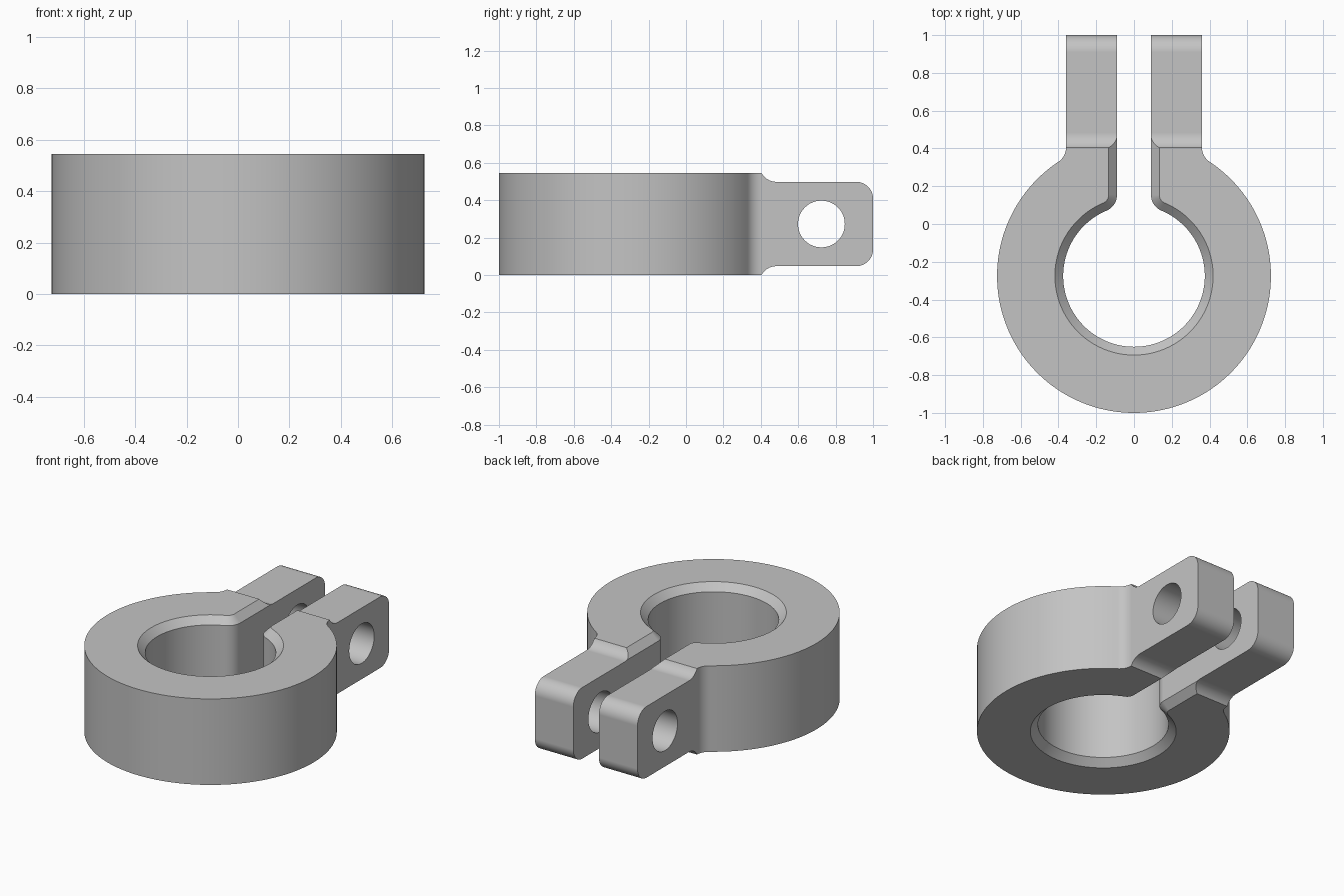
import bpy, bmesh
from math import sin, cos, asin, atan2, sqrt, pi

if "Cube" in bpy.data.objects:
    bpy.data.objects.remove(bpy.data.objects["Cube"])

HEIGHT, CENTRE_Y = 0.545, -0.275
OUTER_R, BORE_R, FILLET = 0.725, 0.375, 0.09
SLOT_X, TAB_X = 0.09, 0.36
CHAMFER, TAB_INSET = 0.044, 0.047

metal = bpy.data.materials.new("grey metal")
metal.use_nodes = True
metal.diffuse_color = (0.55, 0.55, 0.55, 1)
metal.node_tree.nodes["Principled BSDF"].inputs["Base Color"].default_value = metal.diffuse_color


def arc(cx, cy, r, start, end, steps):
    angles = [start + (end - start) * i / steps for i in range(steps + 1)]
    return [(cx + r * cos(a), cy + r * sin(a)) for a in angles]


def loft(name, rings):
    """Closed solid through rings that have equal point counts."""
    bm = bmesh.new()
    loops = [[bm.verts.new(p) for p in ring] for ring in rings]
    n = len(loops[0])
    for low, high in zip(loops, loops[1:]):
        for i in range(n):
            j = (i + 1) % n
            bm.faces.new((low[i], low[j], high[j], high[i]))
    bm.faces.new(loops[0][::-1])
    bm.faces.new(loops[-1])
    bmesh.ops.recalc_face_normals(bm, faces=bm.faces)
    mesh = bpy.data.meshes.new(name)
    bm.to_mesh(mesh)
    bm.free()
    mesh.materials.append(metal)
    obj = bpy.data.objects.new(name, mesh)
    bpy.context.collection.objects.link(obj)
    return obj


def keyhole(radius, neck, fillet, end_y, steps):
    """Circle running through rounded corners into a straight neck.
    A positive fillet lies outside the neck wall."""
    fx = neck + fillet
    fy = sqrt((radius + fillet) ** 2 - fx ** 2)
    a = atan2(fy, fx)
    half = arc(0, CENTRE_Y, radius, -pi / 2, a, steps)
    half += arc(fx, CENTRE_Y + fy, fillet, a + pi, pi, 10)[1:]
    half.append((neck, end_y))
    return half + [(-x, y) for x, y in half[:0:-1]]


def at_height(points, z):
    return [(x, y, z) for x, y in points]


# Collar and tab plan, left over-tall for trimming
plan = keyhole(OUTER_R, TAB_X, FILLET, 1.1, 60)
collar = loft("clamp_collar", [at_height(plan, z) for z in (-0.1, HEIGHT + 0.1)])

# Side profile: full-height ring stepping down to round-ended tabs
tab_top = HEIGHT - TAB_INSET
step = asin((FILLET - TAB_INSET) / FILLET)
upper = [(-1.1, HEIGHT)]
upper += arc(0.483, tab_top + FILLET, FILLET, pi + step, 1.5 * pi, 10)
upper += arc(1 - FILLET, tab_top - FILLET, FILLET, pi / 2, 0, 12)
profile = upper + [(y, HEIGHT - z) for y, z in reversed(upper)]
side_trim = loft("side_trim", [[(x, y, z) for y, z in profile] for x in (-1, 1)])

# Bore and slot with chamfered rims
layers = [(-0.1, CHAMFER), (0, CHAMFER), (CHAMFER, 0),
          (HEIGHT - CHAMFER, 0), (HEIGHT, CHAMFER), (HEIGHT + 0.1, CHAMFER)]
bore = loft("bore_cutter", [
    at_height(keyhole(BORE_R + d, SLOT_X + d, FILLET - d, 1.2, 48), z) for z, d in layers])

# Bolt hole across both tabs
circle = arc(0.724, HEIGHT / 2, 0.125, 0, 2 * pi, 48)[:-1]
bolt_hole = loft("bolt_hole_cutter", [[(x, y, z) for y, z in circle] for x in (-1, 1)])

bpy.ops.object.select_all(action='DESELECT')
bpy.context.view_layer.objects.active = collar
collar.select_set(True)
for cutter, operation in ((side_trim, 'INTERSECT'), (bore, 'DIFFERENCE'), (bolt_hole, 'DIFFERENCE')):
    mod = collar.modifiers.new(cutter.name, 'BOOLEAN')
    mod.operation, mod.solver, mod.object = operation, 'EXACT', cutter
    bpy.ops.object.modifier_apply(modifier=mod.name)
    bpy.data.objects.remove(cutter)

# Smooth curves, crisp machined edges
bpy.ops.object.shade_smooth_by_angle(angle=pi / 7)
weighted = collar.modifiers.new("flat_faces", 'WEIGHTED_NORMAL')
weighted.keep_sharp = True
